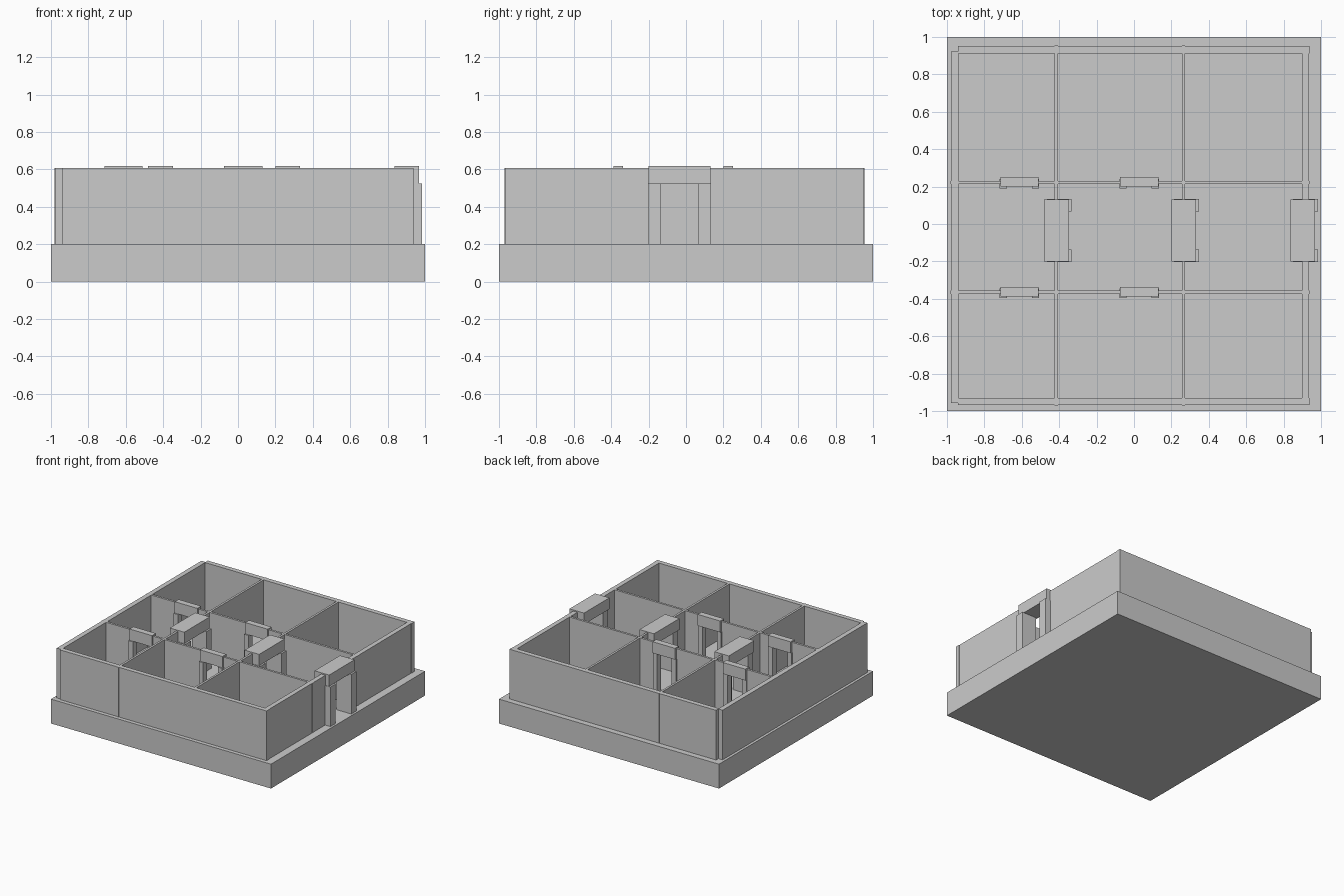
import bpy, bmesh
from mathutils import Vector, Matrix

if "Cube" in bpy.data.objects:
    bpy.data.objects.remove(bpy.data.objects["Cube"])

FLOOR, WALL_TOP, HEAD, DOOR_TOP = 0.2, 0.608, 0.525, 0.618


def part(name, boxes):
    """One object from boxes given as (x0, x1, y0, y1, z0, z1)."""
    bm = bmesh.new()
    for x0, x1, y0, y1, z0, z1 in boxes:
        m = Matrix.Translation(((x0 + x1) / 2, (y0 + y1) / 2, (z0 + z1) / 2)) \
            @ Matrix.Diagonal(Vector((x1 - x0, y1 - y0, z1 - z0, 1)))
        bmesh.ops.create_cube(bm, size=1, matrix=m)
    me = bpy.data.meshes.new(name)
    bm.to_mesh(me)
    bm.free()
    ob = bpy.data.objects.new(name, me)
    bpy.context.collection.objects.link(ob)
    return ob


def wall(name, axis, across, along, gaps=()):
    """Straight wall along an axis, broken at the door gaps."""
    ends = [along[0]] + [v for g in gaps for v in g] + [along[1]]
    boxes = []
    for a, b in zip(ends[::2], ends[1::2]):
        span = (a, b) + across if axis == 'x' else across + (a, b)
        boxes.append(span + (FLOOR, WALL_TOP))
    part(name, boxes)


def doorway(name, axis, opening, post_width, lintel, posts):
    """Two posts and a lintel; the posts stand slightly off the lintel."""
    def box(along, across, z):
        return (along + across if axis == 'x' else across + along) + z
    a, b = opening
    part(name + "_lintel", [box((a, b), lintel, (HEAD, DOOR_TOP))])
    part(name + "_posts", [box((a - 0.003, a + post_width), posts, (FLOOR, HEAD)),
                           box((b - post_width, b + 0.003), posts, (FLOOR, HEAD))])


# Base slab
part("base_slab", [(-1, 1, -1, 1, 0, FLOOR)])

main_door = (-0.20, 0.13)
side_doors = [(-0.715, -0.51), (-0.075, 0.13)]

# Outer walls
wall("front_wall", 'x', (-0.968, -0.93), (-0.94, 0.938))
wall("back_wall", 'x', (0.912, 0.952), (-0.94, 0.938))
wall("left_wall", 'y', (-0.978, -0.938), (-0.957, 0.922))
wall("right_wall", 'y', (0.897, 0.935), (-0.93, 0.922), [main_door])

# Inner partitions, reaching through to the outer wall faces
for i, x in enumerate((-0.415, 0.265)):
    wall(f"cross_partition_{i}", 'y', (x - 0.009, x + 0.009), (-0.970, 0.954), [main_door])
for i, y in enumerate((-0.364, 0.222)):
    wall(f"long_partition_{i}", 'x', (y - 0.009, y + 0.009), (-0.980, 0.937), side_doors)

# Wide doorways in line through the middle
for i, x in enumerate((-0.48, 0.20, 0.836)):
    doorway(f"main_doorway_{i}", 'y', main_door, 0.063, (x, x + 0.132), (x + 0.014, x + 0.147))

# Small doorways to the side rooms
for i, y in enumerate((-0.387, 0.200)):
    for j, d in enumerate(side_doors):
        doorway(f"side_doorway_{i}{j}", 'x', d, 0.036, (y, y + 0.05), (y - 0.009, y + 0.041))
